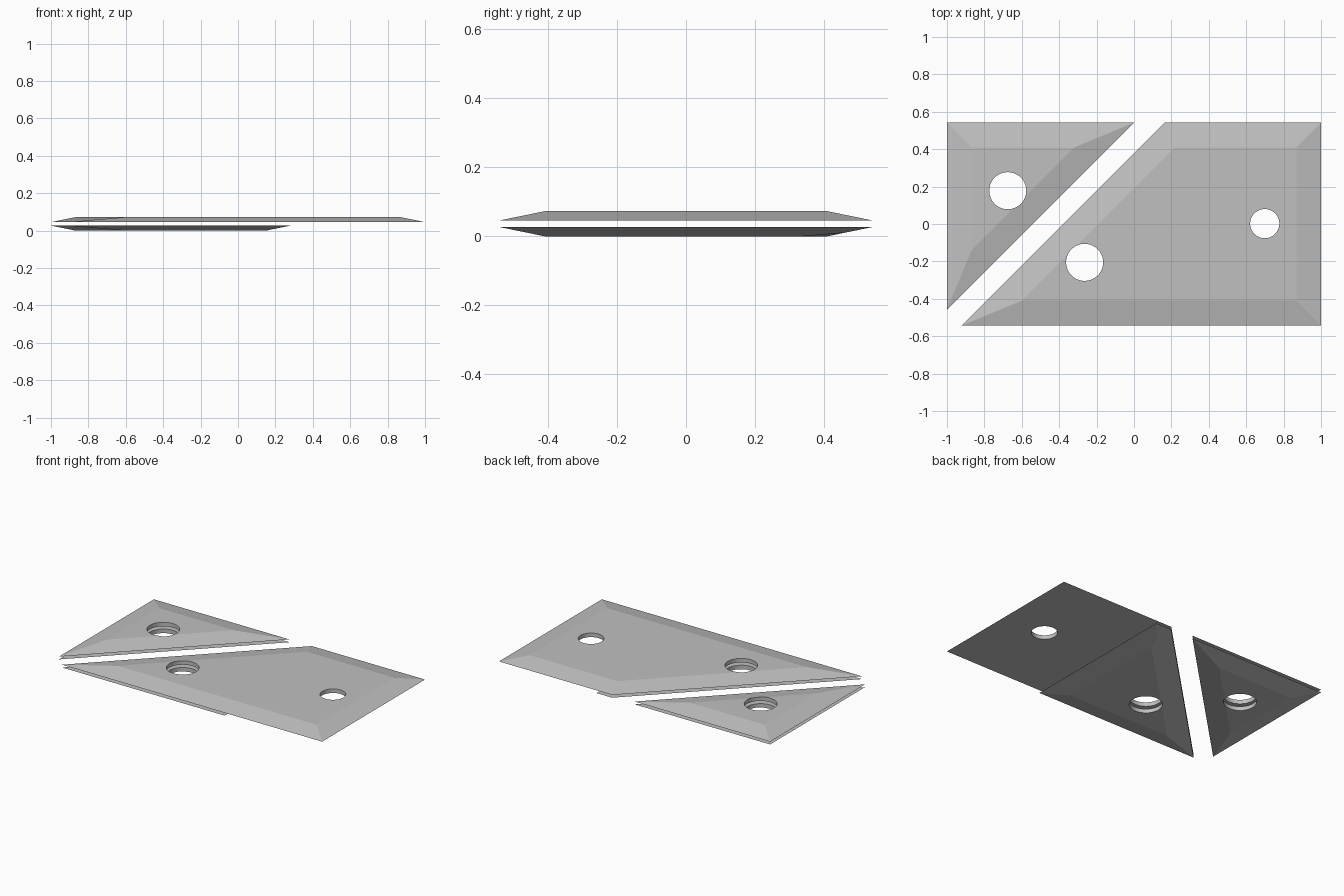
import bpy, bmesh, math
from mathutils import Vector

cube = bpy.data.objects.get("Cube")
if cube:
    bpy.data.objects.remove(cube, do_unlink=True)

THICK = 0.027      # plate thickness
BEVEL = 0.132      # horizontal width of the sloped border
UPPER_Z = 0.0455   # wide face of the upper plates
HALF_Y = 0.542

grey = bpy.data.materials.new("plate grey")
grey.use_nodes = True
grey.diffuse_color = (0.527, 0.527, 0.527, 1)
grey.node_tree.nodes["Principled BSDF"].inputs["Base Color"].default_value = grey.diffuse_color


def slice_off(bm, point, normal):
    """Cut a convex solid with a plane, drop the outside and cap the cut."""
    cut = bmesh.ops.bisect_plane(bm, geom=bm.verts[:] + bm.edges[:] + bm.faces[:],
                                 plane_co=point, plane_no=normal, clear_outer=True)
    edges = [e for e in cut["geom_cut"] if isinstance(e, bmesh.types.BMEdge)]
    bmesh.ops.holes_fill(bm, edges=edges, sides=0)


def drill(plate, x, y, radius):
    bpy.ops.mesh.primitive_cylinder_add(vertices=64, radius=radius, depth=1, location=(x, y, 0))
    cutter = bpy.context.object
    cutter.hide_render = True
    mod = plate.modifiers.new("hole", "BOOLEAN")
    mod.operation, mod.solver, mod.object = "DIFFERENCE", "EXACT", cutter
    bpy.context.view_layer.objects.active = plate
    bpy.ops.object.modifier_apply(modifier=mod.name)
    bpy.data.objects.remove(cutter, do_unlink=True)


def make_plate(name, outline, base_z, side, holes):
    """Counter-clockwise outline at base_z, borders sloping up (side 1) or down (side -1)."""
    bm = bmesh.new()
    bmesh.ops.create_cube(bm, size=4)
    up = Vector((0, 0, side))
    base = Vector((0, 0, base_z))
    slice_off(bm, base, -up)
    slice_off(bm, base + up * THICK, up)
    for (ax, ay), (bx, by) in zip(outline, outline[1:] + outline[:1]):
        outward = Vector((by - ay, ax - bx, 0)).normalized()
        slice_off(bm, Vector((ax, ay, base_z)), (outward * THICK + up * BEVEL).normalized())
    bmesh.ops.remove_doubles(bm, verts=bm.verts[:], dist=1e-5)
    bmesh.ops.recalc_face_normals(bm, faces=bm.faces[:])
    mesh = bpy.data.meshes.new(name)
    bm.to_mesh(mesh)
    bm.free()
    mesh.materials.append(grey)
    plate = bpy.data.objects.new(name, mesh)
    bpy.context.collection.objects.link(plate)
    for hole in holes:
        drill(plate, *hole)
    bpy.ops.object.select_all(action="DESELECT")
    plate.select_set(True)
    bpy.context.view_layer.objects.active = plate
    bpy.ops.object.shade_smooth_by_angle(angle=math.radians(7))


def long_outline(right):
    """Four-sided outline with a 45 degree left edge and a straight right edge."""
    return [(-0.919, -HALF_Y), (right, -HALF_Y), (right, HALF_Y), (0.165, HALF_Y)]


corner = [(-1, HALF_Y), (-1, HALF_Y - 1), (0, HALF_Y)]
corner_hole = (-0.675, 0.178, 0.099)
shared_hole = (-0.264, -0.205, 0.099)
end_hole = (0.699, 0.002, 0.078)

# Upper pair, sloping upward
make_plate("upper_corner_plate", corner, UPPER_Z, 1, [corner_hole])
make_plate("upper_long_plate", long_outline(1), UPPER_Z, 1, [shared_hole, end_hole])

# Lower pair, sloping downward
make_plate("lower_corner_plate", corner, THICK, -1, [corner_hole])
make_plate("lower_short_plate", long_outline(0.281), THICK, -1, [shared_hole])
